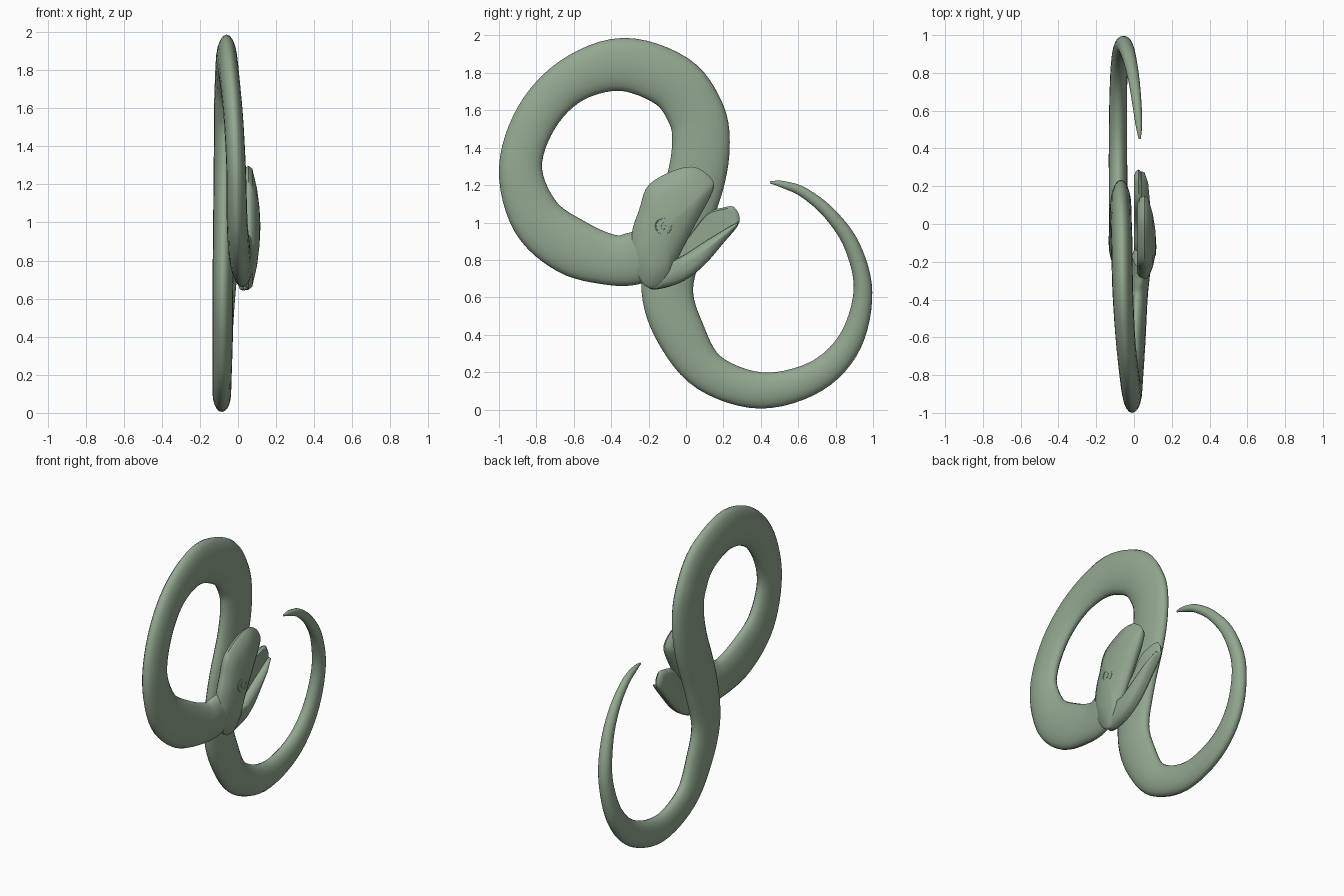
import bpy, bmesh, math
from mathutils import Vector

if "Cube" in bpy.data.objects:
    bpy.data.objects.remove(bpy.data.objects["Cube"])

COLOR = (0.29, 0.39, 0.28, 1)
green = bpy.data.materials.new("sage green")
green.use_nodes = True
green.diffuse_color = COLOR
green.node_tree.nodes["Principled BSDF"].inputs["Base Color"].default_value = COLOR


def spline(points, steps, closed=False):
    """Catmull-Rom curve through the points, of any dimension."""
    pts = [Vector(p) for p in points]
    n = len(pts)
    at = lambda i: pts[i % n] if closed else pts[max(0, min(n - 1, i))]
    out = []
    for i in range(n if closed else n - 1):
        a, b, c, d = (at(i + k) for k in (-1, 0, 1, 2))
        for s in range(steps):
            t = s / steps
            out.append(0.5 * (2 * b + (c - a) * t + (2 * a - 5 * b + 4 * c - d) * t * t
                              + (3 * b - a - 3 * c + d) * t ** 3))
    return out if closed else out + [pts[-1]]


def loft(name, rings, angle):
    """Skin a list of closed rings, capping both ends."""
    bm = bmesh.new()
    rows = [[bm.verts.new(p) for p in ring] for ring in rings]
    n = len(rows[0])
    for a, b in zip(rows, rows[1:]):
        for i in range(n):
            j = (i + 1) % n
            bm.faces.new((a[i], a[j], b[j], b[i]))
    bm.faces.new(rows[0][::-1])
    bm.faces.new(rows[-1])
    bmesh.ops.recalc_face_normals(bm, faces=bm.faces)
    mesh = bpy.data.meshes.new(name)
    bm.to_mesh(mesh)
    bm.free()
    obj = bpy.data.objects.new(name, mesh)
    bpy.context.collection.objects.link(obj)
    finish(obj, angle)
    return obj


def finish(obj, angle):
    obj.data.materials.append(green)
    bpy.ops.object.select_all(action='DESELECT')
    obj.select_set(True)
    bpy.context.view_layer.objects.active = obj
    bpy.ops.object.shade_smooth_by_angle(angle=math.radians(angle))


def slab(name, outline, centre, layers, steps=5):
    """Flat (y, z) outline stacked along x, each layer shrunk toward the centre."""
    curve = spline(outline, steps, True)
    c = Vector(centre)
    rings = []
    for x, scale in layers:
        flat = [c + (p - c) * scale for p in curve]
        rings.append([(x, p.x, p.y) for p in flat])
    return loft(name, rings, 50)


# Body: x, y, z and half width along the path from neck to tail tip
path = [
    (.045, -.17, .86, .13), (.03, -.27, .81, .14), (.018, -.40, .80, .135),
    (.005, -.61, .87, .152), (-.005, -.80, 1.025, .138), (-.01, -.885, 1.29, .115),
    (-.025, -.80, 1.56, .115), (-.045, -.61, 1.76, .122), (-.06, -.34, 1.845, .142),
    (-.065, -.075, 1.755, .15), (-.07, .05, 1.59, .152), (-.07, .08, 1.43, .154),
    (-.072, .05, 1.22, .155), (-.075, -.05, .92, .152), (-.08, -.10, .64, .138),
    (-.08, -.03, .41, .13), (-.083, .12, .20, .107), (-.085, .40, .102, .097),
    (-.083, .69, .175, .083), (-.075, .875, .36, .067), (-.055, .946, .63, .05),
    (-.028, .89, .87, .042), (-.002, .77, 1.045, .034), (.016, .63, 1.16, .027),
    (.026, .52, 1.203, .019), (.03, .45, 1.215, .006)]
curve = spline(path, 6)
SIDES = 20
rings = []
for i, p in enumerate(curve):
    d = (curve[min(i + 1, len(curve) - 1)] - curve[max(i - 1, 0)]).to_3d().normalized()
    side = Vector((0, -d.z, d.y)).normalized()
    depth = min(p.w * 0.9, 0.035 + p.w * 0.14)
    ring = []
    for k in range(SIDES):
        a = math.tau * k / SIDES
        ring.append(p.to_3d() + side * (p.w * math.cos(a))
                    + Vector((depth * math.sin(a), 0, 0)))
    rings.append(ring)
loft("body", rings, 60)

# Upper head: domed plate, straight along the mouth edge
slab("upper_head",
     [(-.20, .65), (-.10, .69), (-.05, .80), (.05, .99), (.14, 1.16), (.14, 1.23),
      (.05, 1.295), (-.06, 1.28), (-.20, 1.20), (-.25, 1.07), (-.29, .94), (-.29, .77)],
     (-.11, .98),
     [(.015, .82), (.03, .95), (.055, 1), (.075, .95), (.1, .62), (.113, .3), (.117, .06)])

# Lower jaw: thin far lip with a raised near side
slab("lower_jaw",
     [(-.20, .65), (-.05, .67), (.08, .755), (.20, .89), (.285, 1.0), (.26, 1.08),
      (.20, 1.08), (.11, 1.045), (-.01, .90), (-.15, .80)],
     (.07, .88), [(.0, .85), (.01, .97), (.025, 1), (.04, .94)])
slab("near_lip",
     [(-.20, .65), (-.05, .67), (.08, .755), (.20, .89), (.28, 1.0),
      (.12, .91), (-.04, .81), (-.16, .78)],
     (.03, .79), [(.03, 1), (.055, .98), (.075, .75), (.085, .3)])

# Eye: thin raised ring with a slit pupil
bpy.ops.mesh.primitive_torus_add(major_segments=16, minor_segments=6,
                                 major_radius=.042, minor_radius=.004,
                                 location=(.112, -.12, .98), rotation=(0, math.pi / 2, 0))
eye = bpy.context.object
eye.name = "eye_ring"
finish(eye, 40)
slab("pupil", [(-.135, .985), (-.125, .955), (-.105, .975), (-.115, 1.005)],
     (-.12, .98), [(.11, 1), (.118, .8)], 3)
